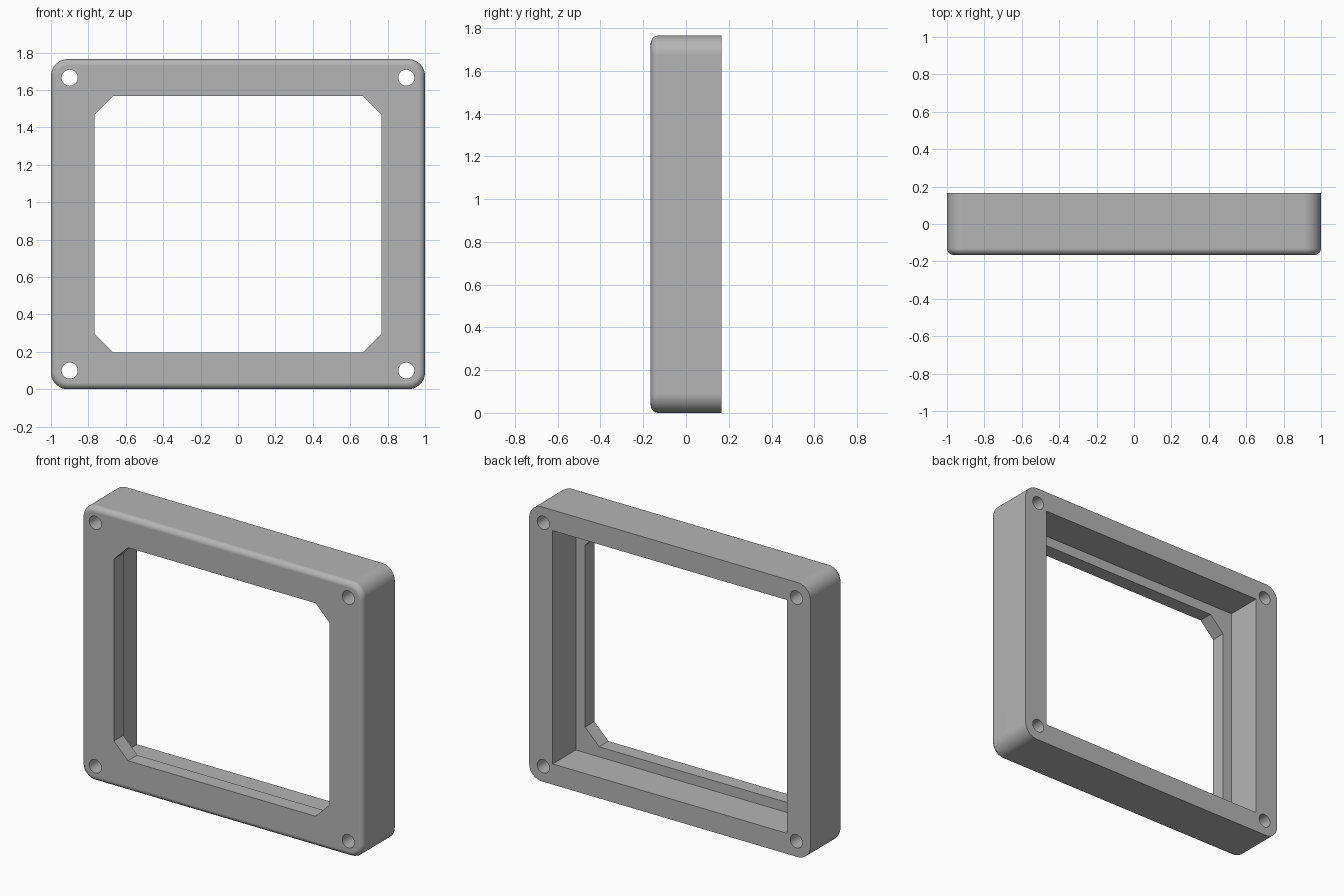
import bpy, bmesh
from math import sin, cos, pi, radians

if "Cube" in bpy.data.objects:
    bpy.data.objects.remove(bpy.data.objects["Cube"], do_unlink=True)

WIDTH, HEIGHT, DEPTH = 2.0, 1.765, 0.33
FRONT, BACK, MID = -DEPTH / 2, DEPTH / 2, HEIGHT / 2
CORNER, FILLET, LIP = 0.09, 0.035, 0.095

grey = bpy.data.materials.new("plain grey")
grey.use_nodes = True
colour = (0.46, 0.46, 0.46, 1)
grey.diffuse_color = colour
grey.node_tree.nodes["Principled BSDF"].inputs["Base Color"].default_value = colour


def corner_rect(half_w, half_h, radius, steps):
    """Rectangle in x and z with rounded corners, or chamfered with one step."""
    points = []
    for quarter, (sx, sz) in enumerate([(1, 1), (-1, 1), (-1, -1), (1, -1)]):
        for i in range(steps + 1):
            a = (quarter + i / steps) * pi / 2
            points.append((sx * (half_w - radius) + radius * cos(a),
                           MID + sz * (half_h - radius) + radius * sin(a)))
    return points


def circle(x, z, radius, sides=32):
    return [(x + radius * cos(2 * pi * i / sides), z + radius * sin(2 * pi * i / sides))
            for i in range(sides)]


def loft(name, sections):
    """Closed solid through outlines placed at depths along y."""
    bm = bmesh.new()
    rings = [[bm.verts.new((x, y, z)) for x, z in outline] for y, outline in sections]
    count = len(rings[0])
    for a, b in zip(rings, rings[1:]):
        for i in range(count):
            j = (i + 1) % count
            bm.faces.new((a[i], a[j], b[j], b[i]))
    bm.faces.new(rings[0])
    bm.faces.new(rings[-1])
    bmesh.ops.recalc_face_normals(bm, faces=bm.faces)
    mesh = bpy.data.meshes.new(name)
    bm.to_mesh(mesh)
    bm.free()
    mesh.materials.append(grey)
    obj = bpy.data.objects.new(name, mesh)
    bpy.context.collection.objects.link(obj)
    return obj


# Outer block with a filleted front edge
sections = []
for i in range(9):
    a = i / 8 * pi / 2
    inset = FILLET * (1 - sin(a))
    outline = corner_rect(WIDTH / 2 - inset, HEIGHT / 2 - inset, CORNER - inset, 12)
    sections.append((FRONT + FILLET * (1 - cos(a)), outline))
sections.append((BACK, outline))
frame = loft("bezel_frame", sections)

# Rear pocket, chamfered front window and corner screw holes
window = corner_rect(0.767, 0.685, 0.1, 1)
pocket = [(x, MID + z) for x, z in [(0.833, 0.75), (-0.833, 0.75), (-0.833, -0.75), (0.833, -0.75)]]
cutters = [loft("pocket_cutter", [(FRONT + LIP, pocket), (BACK + 0.1, pocket)]),
           loft("window_cutter", [(FRONT - 0.1, window), (BACK + 0.2, window)])]
for sx in (-1, 1):
    for sz in (-1, 1):
        hole = circle(sx * 0.9, MID + sz * 0.783, 0.043)
        cutters.append(loft("hole_cutter", [(FRONT - 0.1, hole), (BACK + 0.1, hole)]))

bpy.ops.object.select_all(action="DESELECT")
bpy.context.view_layer.objects.active = frame
frame.select_set(True)
for cutter in cutters:
    cutter.hide_render = True
    cut = frame.modifiers.new("cut", "BOOLEAN")
    cut.operation, cut.solver, cut.object = "DIFFERENCE", "EXACT", cutter
    bpy.ops.object.modifier_apply(modifier=cut.name)
    bpy.data.objects.remove(cutter, do_unlink=True)

# Smooth rounded edges, flat broad faces
bpy.ops.object.shade_smooth_by_angle(angle=radians(30))
weighted = frame.modifiers.new("weighted normals", "WEIGHTED_NORMAL")
weighted.keep_sharp = True
